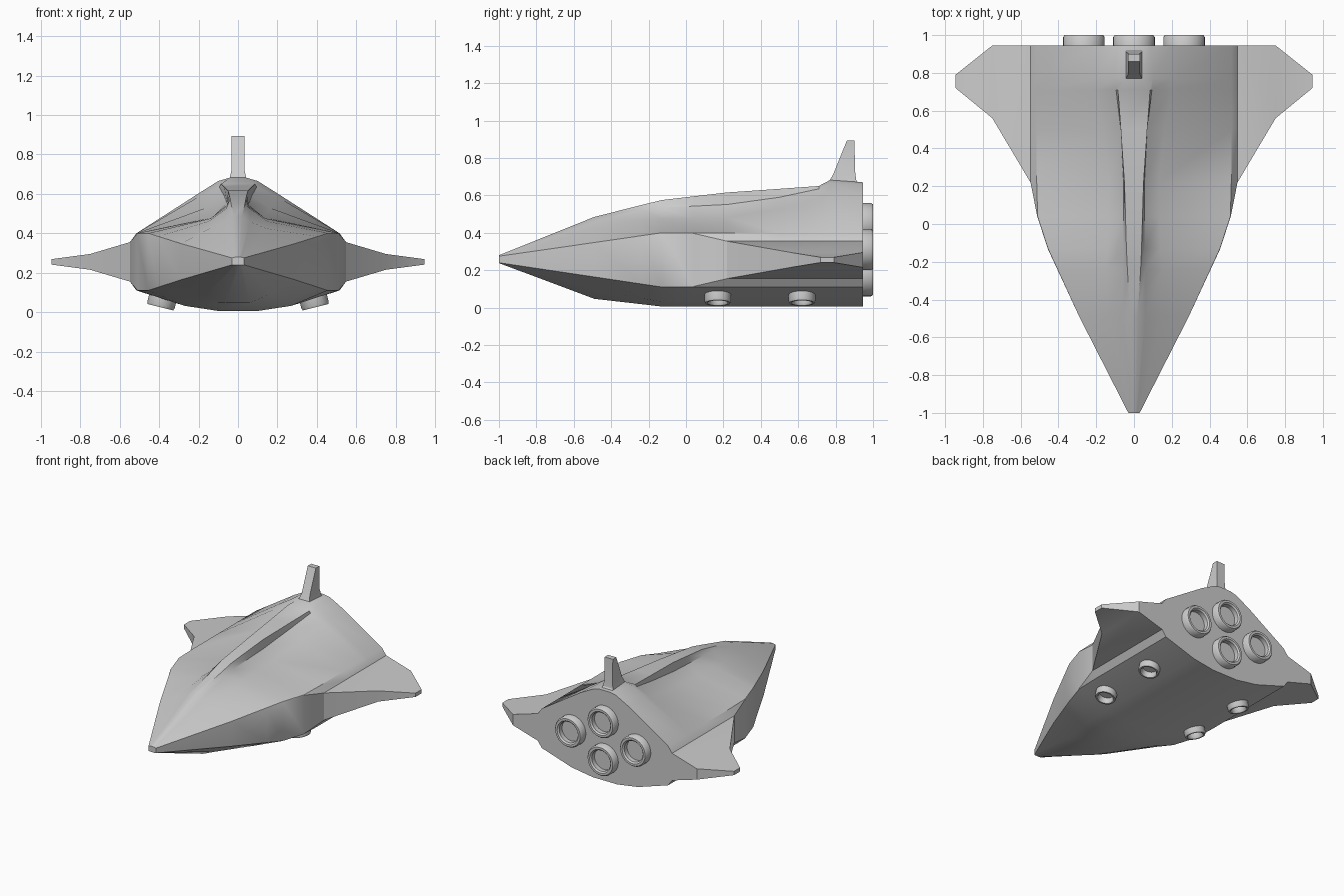
import bpy, bmesh, math
from mathutils import Matrix, Vector

if "Cube" in bpy.data.objects:
    bpy.data.objects.remove(bpy.data.objects["Cube"])

grey = bpy.data.materials.new("hull_grey")
grey.diffuse_color = (0.6, 0.6, 0.6, 1)
grey.use_nodes = True
grey.node_tree.nodes["Principled BSDF"].inputs["Base Color"].default_value = grey.diffuse_color


def finish(name, bm, angle=30):
    bmesh.ops.remove_doubles(bm, verts=bm.verts, dist=0.0005)
    bmesh.ops.recalc_face_normals(bm, faces=bm.faces)
    me = bpy.data.meshes.new(name)
    bm.to_mesh(me)
    bm.free()
    me.materials.append(grey)
    ob = bpy.data.objects.new(name, me)
    bpy.context.collection.objects.link(ob)
    bpy.ops.object.select_all(action='DESELECT')
    ob.select_set(True)
    bpy.context.view_layer.objects.active = ob
    bpy.ops.object.shade_smooth_by_angle(angle=math.radians(angle))
    return ob


def loft(bm, rings):
    rows = [[bm.verts.new(p) for p in r] for r in rings]
    n = len(rows[0])
    for a, b in zip(rows, rows[1:]):
        for i in range(n):
            j = (i + 1) % n
            bm.faces.new((a[i], a[j], b[j], b[i]))
    bm.faces.new(rows[0])
    bm.faces.new(rows[-1])


def track(keys, y):
    """Interpolate a keyed row of values along the ship's length."""
    if y <= keys[0][0]:
        return keys[0][1:]
    for a, b in zip(keys, keys[1:]):
        if y <= b[0]:
            t = (y - a[0]) / (b[0] - a[0])
            return [p + (q - p) * t for p, q in zip(a[1:], b[1:])]
    return keys[-1][1:]


# Hull: spine and trough (y, then x z of spine edge, spine foot, trough)
spine = [(-1, .01, .28, .015, .279, .02, .278),
         (-.49, .02, .485, .06, .46, .14, .425),
         (-.24, .035, .548, .06, .525, .15, .46),
         (-.13, .04, .575, .055, .535, .14, .475),
         (.21, .05, .615, .055, .55, .13, .48),
         (.5, .07, .635, .07, .59, .16, .53),
         (.71, .085, .65, .095, .635, .2, .585),
         (.77, .042, .682, .10, .665, .2, .602),
         (.945, .045, .67, .09, .66, .2, .602)]
# Hull sides: y, chine x, upper z, lower z, wing root x, root upper z, root lower z
sides = [(-1, .03, .275, .24, .03, .272, .243),
         (-.49, .29, .348, .164, .29, .345, .167),
         (-.13, .455, .40, .11, .457, .397, .113),
         (.04, .51, .40, .11, .512, .397, .113),
         (.22, .515, .40, .11, .548, .355, .155)]
# Belly: y, x z of bilge, x z of keel edge
belly = [(-1, .02, .238, .01, .238), (-.49, .16, .09, .06, .047),
         (-.13, .27, .032, .1, .006)]

rings = []
for y in (-1, -.49, -.24, -.13, .04, .22, .5, .71, .77, .945):
    dx, dz, cx, cz, bx, bz = track(spine, y)
    ux, zu, zl, wx, wu, wl = track(sides, y)
    px, pz, qx, qz = track(belly, y)
    half = [(dx, dz), (cx, cz), (bx, bz), (ux, zu), (wx, wu),
            (wx, wl), (ux, zl), (px, pz), (qx, qz)]
    rings.append([(x, y, z) for x, z in half] +
                 [(-x, y, z) for x, z in reversed(half)])
bm = bmesh.new()
loft(bm, rings)
finish("hull", bm)

# Wings: tapering rings from root to tip
for s, side in ((1, "right"), (-1, "left")):
    bm = bmesh.new()
    out = []
    for x, y0, y1, h in ((.53, .2, .945, .1), (.548, .22, .945, .1),
                         (.75, .56, .945, .04), (.945, .72, .79, .014)):
        out.append([(s * x, y0, .255 - h), (s * x, y1, .255 - h),
                    (s * x, y1, .255 + h), (s * x, y0, .255 + h)])
    loft(bm, out)
    finish(side + "_wing", bm, 20)

# Tail fin: flared foot, then a swept blade
bm = bmesh.new()
loft(bm, [[(-w, a, z), (w, a, z), (w, b, z), (-w, b, z)]
          for w, a, b, z in ((.045, .76, .925, .66), (.042, .77, .91, .682),
                             (.033, .79, .905, .72), (.033, .86, .9, .893))])
finish("tail_fin", bm, 20)

# Engine rings: lathed cup with a rounded lip
lip = [(.11, -.02), (.11, .044), (.102, .055), (.086, .055),
       (.076, .045), (.076, .012)]


def nozzle(name, loc, axis, scale, sink=0):
    bm = bmesh.new()
    n = 32
    loft(bm, [[(r * scale * math.cos(math.tau * i / n),
                r * scale * math.sin(math.tau * i / n), z - sink)
               for i in range(n)] for r, z in lip])
    rot = Vector(axis).to_track_quat('Z', 'Y').to_matrix().to_4x4()
    bm.transform(Matrix.Translation(loc) @ rot)
    finish(name, bm, 40)


for i, (x, z) in enumerate(((0, .45), (0, .17), (.265, .31), (-.265, .31))):
    nozzle("main_engine_%d" % (i + 1), (x, .945, z), (0, 1, 0), 1)

# Belly lift thrusters, tilted with the hull bottom
for s, side in ((1, "right"), (-1, "left")):
    for y, end in ((.17, "front"), (.62, "rear")):
        t = math.radians(14)
        nozzle("%s_%s_lift_thruster" % (end, side), (s * .38, y, .078),
               (s * math.sin(t), 0, -math.cos(t)), .65)
